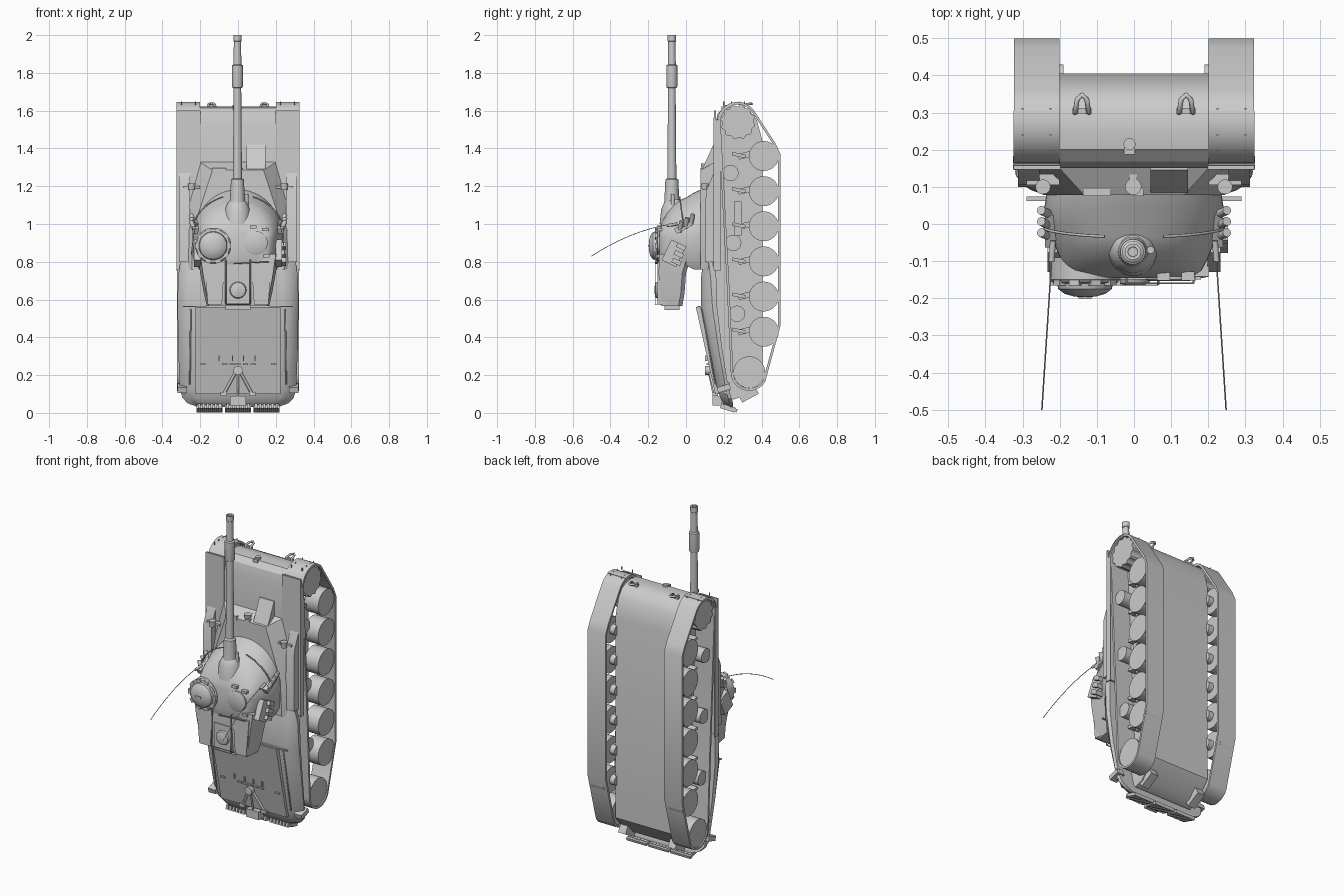
import bpy, bmesh, math
from mathutils import Vector, Matrix

if "Cube" in bpy.data.objects:
    bpy.data.objects.remove(bpy.data.objects["Cube"])

def obj(name, bm):
    bmesh.ops.recalc_face_normals(bm, faces=bm.faces)
    me = bpy.data.meshes.new(name)
    bm.to_mesh(me)
    bm.free()
    o = bpy.data.objects.new(name, me)
    bpy.context.collection.objects.link(o)
    return o

def loft(name, rings, cap=True, closed=False):
    bm = bmesh.new()
    R = [[bm.verts.new(p) for p in r] for r in rings]
    n = len(R[0])
    pairs = list(zip(R, R[1:])) + ([(R[-1], R[0])] if closed else [])
    for a, b in pairs:
        for i in range(n):
            bm.faces.new((a[i], a[(i+1) % n], b[(i+1) % n], b[i]))
    if cap and not closed:
        bm.faces.new(R[0])
        bm.faces.new(R[-1])
    return obj(name, bm)

def prism(name, yz, x0, x1):
    return loft(name, [[(x, y, z) for y, z in yz] for x in (x0, x1)])

def box(name, c, s, rx=0, rz=0, ry=0):
    bm = bmesh.new()
    m = (Matrix.Translation(c) @ Matrix.Rotation(rz, 4, 'Z') @ Matrix.Rotation(ry, 4, 'Y')
         @ Matrix.Rotation(rx, 4, 'X') @ Matrix.Diagonal((*s, 1)))
    bmesh.ops.create_cube(bm, size=1, matrix=m)
    return obj(name, bm)

def cyl(name, a, b, r, r2=None, n=24):
    a, b = Vector(a), Vector(b)
    d = b - a
    bm = bmesh.new()
    m = Matrix.Translation((a+b)/2) @ d.to_track_quat('Z', 'Y').to_matrix().to_4x4()
    bmesh.ops.create_cone(bm, cap_ends=True, segments=n, radius1=r,
                          radius2=r if r2 is None else r2, depth=d.length, matrix=m)
    return obj(name, bm)

def lathe(name, prof, c, axis, n=32):
    """prof: (distance along axis, radius)"""
    q = Vector(axis).to_track_quat('Z', 'Y')
    return loft(name, [[Vector(c) + q @ Vector((r*math.cos(t), r*math.sin(t), d))
                        for t in (2*math.pi*i/n for i in range(n))] for d, r in prof])

def rod(name, pts, r=0.003):
    cu = bpy.data.curves.new(name, 'CURVE')
    cu.dimensions = '3D'
    cu.bevel_depth, cu.bevel_resolution, cu.use_fill_caps = r, 1, True
    sp = cu.splines.new('POLY')
    sp.points.add(len(pts)-1)
    for p, co in zip(sp.points, pts):
        p.co = (*co, 1)
    o = bpy.data.objects.new(name, cu)
    bpy.context.collection.objects.link(o)

def arc(cy, cz, r, a0, a1, n=10):
    return [(cy + r*math.cos(math.radians(a0+(a1-a0)*i/n)),
             cz + r*math.sin(math.radians(a0+(a1-a0)*i/n))) for i in range(n+1)]

# Lower hull with rounded nose
prism("hull", [(.405, .2), (.405, 1.44), (.375, 1.55), (.34, 1.597), (.30, 1.617), (.25, 1.622), (.20, 1.615),
               (.168, 1.585), (.152, 1.52), (.15, 1.3), (.13, .8), (.19, .12), (.25, .07), (.31, .09)], -.2, .2)
# Raised upper hull around the turret ring
base = [(.205, 1.33), (.31, .95), (.315, .76)]
top = [(.135, 1.285), (.235, .98), (.245, .76)]
full = lambda p, y: [(x, y, z) for x, z in p] + [(-x, y, z) for x, z in reversed(p)]
loft("upper_hull", [full(base, .155), full(top, .078)])

# Engine deck, lofted towards the rounded tail
def deck_ring(z, w, yt, ym, yb):
    h = [(w*.74, yt), (w*.86, yt+.012), (w*.95, yt+.03), (w, ym), (w*.98, yb)]
    return [(x, y, z) for x, y in h] + [(-x, y, z) for x, y in reversed(h)]
loft("engine_deck", [deck_ring(*a) for a in (
    (.03, .21, .21, .235, .25), (.05, .265, .195, .23, .25), (.08, .295, .182, .222, .24), (.13, .308, .165, .21, .225),
    (.35, .317, .118, .17, .19), (.56, .32, .078, .14, .165), (.72, .318, .08, .13, .16), (.80, .305, .09, .12, .155))])
prism("engine_cover", [(.052, .56), (.085, .56), (.175, .1), (.155, .1)], -.225, .225)
box("deck_seam", (0, .068, .563), (.58, .012, .006))
for x in (-.1, -.03, .03, .09):
    box("deck_handle", (x, .108, .29), (.006, .014, .03))
for x in (-.185, -.07, -.03, .0, .04, .08, .19):
    box("deck_hinge", (x, .114, .258), (.028, .012, .008))

# Running gear on both sides
belt = ([(.50, .46), (.50, 1.37), (.475, 1.425)] + arc(.275, 1.54, .105, 38, 180, 14) + [(.215, .7)]
        + arc(.335, .215, .098, 180, 330, 12))
cen = Vector((.34, .9))
def inset(pts, d):
    out, n = [], len(pts)
    for i in range(n):
        a, p, b = (Vector(pts[(i+k) % n]) for k in (-1, 0, 1))
        t = (b-a).normalized()
        nrm = Vector((-t.y, t.x))
        out.append(p + nrm*d)
    return out
inner = inset(belt, .013)
for s in (-1, 1):
    X = lambda x: s*x
    loft("track", [[(X(.2), y, z) for y, z in belt], [(X(.323), y, z) for y, z in belt],
                   [(X(.323), y, z) for y, z in inner], [(X(.2), y, z) for y, z in inner]], closed=True)
    for i in range(6):
        z = .43 + .186*i
        cyl("road_wheel", (X(.222), .412, z), (X(.316), .412, z), .079, n=32)
        cyl("wheel_axle", (X(.19), .40, z), (X(.23), .40, z), .03)
        box("suspension_arm", (X(.21), .335, z+.01), (.025, .12, .03), rx=.25)
        box("bump_stop", (X(.225), .28, z+.005), (.05, .07, .018), rx=-.2)
    cyl("idler_wheel", (X(.215), .335, .215), (X(.316), .335, .215), .084, n=32)
    cyl("idler_axle", (X(.15), .33, .215), (X(.22), .33, .215), .035)
    gear = [(.275 + r*math.cos(t), 1.54 + r*math.sin(t)) for i in range(24) for t, r in
            [(2*math.pi*i/24, .092 if i % 2 else .083), (2*math.pi*(i+.5)/24, .092 if i % 2 else .083)]]
    prism("drive_sprocket", gear, X(.225), X(.314))
    for y, z in ((.235, 1.27), (.25, .9), (.27, .525)):
        cyl("return_roller", (X(.19), y, z), (X(.30), y, z), .043)
    box("side_plate", (X(.206), .275, 1.03), (.03, .04, .18))
    # Fenders with front mud guard and rivets
    prism("fender", [(.147, 1.60), (.158, 1.60), (.168, .76), (.145, .76)], X(.198), X(.325))
    guard = arc(.275, 1.535, .112, 75, 180, 10)
    prism("mud_guard", guard + [(y*.96+.011, z-.006) for y, z in reversed(guard)], X(.2), X(.325))
    box("fender_lip", (X(.323), .165, 1.15), (.005, .035, .8))
    for y in (.2, .24, .28, .31):
        for x in (.225, .30):
            cyl("rivet", (X(x), y, 1.63), (X(x), y, 1.649), .003, n=6)
    prism("fender_box", [(.15, 1.28), (.105, 1.17), (.10, .8), (.15, .8)], X(.255), X(.312))
    # Headlights, lifting hooks, rear brackets
    cyl("headlight", (X(.245), .10, 1.18), (X(.245), .10, 1.215), .016, .02)
    box("headlight_guard", (X(.245), .12, 1.195), (.09, .03, .012))
    rod("lifting_hook", [(X(.14)+dx, y, z) for dx, y, z in
        ((-.02, .30, 1.61), (-.018, .30, 1.63), (-.013, .335, 1.636), (0, .348, 1.636), (.013, .335, 1.636),
         (.018, .30, 1.63), (.02, .30, 1.61))], .007)
    box("hook_base", (X(.14), .305, 1.62), (.05, .014, .016))
    box("mud_flap", (X(.295), .2, .13), (.05, .07, .03), rx=.3)
    box("rear_bracket", (X(.17), .33, .1), (.05, .1, .05), rx=.5)
    cyl("tail_lamp", (X(.285), .215, .10), (X(.285), .215, .16), .016)
    rod("deck_rail", [(X(.25), .085, .55), (X(.255), .155, .15)], .004)

# Nose and glacis details
cyl("centre_lamp", (-.002, .10, 1.285), (-.002, .10, 1.32), .016, .022)
box("centre_lamp_mount", (-.002, .13, 1.31), (.02, .05, .015))
prism("sight_box", [(.085, 1.29), (.145, 1.42), (.165, 1.42), (.165, 1.29)], .045, .145)
for x, w in ((-.1, .075), (.01, .03)):
    box("periscope", (x, .085, 1.285), (w, .018, .025))
cyl("nose_cap", (-.012, .215, 1.59), (-.012, .215, 1.63), .016)
box("nose_catch", (-.012, .2, 1.61), (.03, .025, .025))

# Tail: spare links, towing frame
for x in (-.15, 0, .15):
    box("spare_link", (x, .235, .022), (.138, .075, .018), rx=-.3)
    for i in range(6):
        box("link_pad", (x-.055+.022*i, .222, .026), (.014, .08, .026), rx=-.3)
box("tow_block", (0, .165, .065), (.085, .05, .05))
for s in (-1, 1):
    rod("tow_leg", [(s*.01, .125, .22), (s*.075, .155, .1)], .008)
    box("tow_foot", (s*.075, .155, .1), (.035, .03, .02))
cyl("tow_eye", (0, .10, .225), (0, .14, .225), .024)
rod("tow_bar", [(0, .12, .22), (0, .15, .08)], .006)

# Turret casting lofted from ring to roof
def turret_ring(y, hw, zf, zr):
    p = [(hw*math.cos(math.pi*i/24), y, .93 + (zf-.93)*math.sin(math.pi*i/24)) for i in range(25)]
    return p + [(-hw*.97, y, zr+.05), (-hw*.85, y, zr), (hw*.85, y, zr), (hw*.97, y, zr+.05)]
loft("turret", [turret_ring(*a) for a in (
    (.085, .235, 1.185, .76), (.04, .242, 1.165, .76), (.0, .232, 1.14, .78), (-.035, .222, 1.125, .78),
    (-.065, .21, 1.105, .78), (-.095, .198, 1.07, .78), (-.125, .182, 1.02, .78), (-.14, .16, .98, .78),
    (-.146, .12, .95, .79))])
# Rear bustle with stowage bins
sec = [(.84, .215, .03, -.142), (.74, .2, .0, -.145), (.63, .18, -.008, -.138), (.565, .165, -.02, -.13)]
loft("bustle", [[(-w, y0-.02, z), (-w*.9, y0, z), (w*.9, y0, z), (w, y0-.02, z), (w*.93, y1, z), (-w*.93, y1, z)]
                for z, w, y0, y1 in sec])
for s in (-1, 1):
    loft("stowage_bin", [[(s*x, y, z) for x in (a, b) for y in ((-.10, -.15) if x == a else (-.15, -.10))]
                         for z, a, b in ((.80, .07, .18), (.575, .085, .16))])
    rod("bin_rail", [(s*.065, -.13, .575), (s*.065, -.163, .575), (s*.065, -.163, .81), (s*.065, -.13, .81)])
rod("bin_crossbar", [(-.065, -.163, .575), (.065, -.163, .575)])
box("bustle_hatch", (0, -.14, .655), (.12, .02, .15))
box("bustle_tail", (0, -.075, .555), (.13, .08, .02))
lathe("bustle_cap", [(0, .045), (.012, .04), (.018, .02)], (0, -.148, .65), (0, -1, 0))

# Gun with mantlet and bore evacuator
lathe("gun", [(.98, .05), (1.06, .046), (1.12, .04), (1.235, .034), (1.242, .024), (1.72, .020), (1.722, .027),
              (1.73, .029), (1.84, .029), (1.845, .021), (1.965, .019), (1.968, .022), (2.0, .022), (2.0, .013),
              (1.93, .012)], (-.003, -.075, 0), (0, 0, 1))
lathe("mantlet", [(1.0, .075), (1.08, .066), (1.115, .05), (1.13, .035)], (-.003, -.065, 0), (0, 0, 1))
cyl("coaxial_gun", (.045, -.07, 1.05), (.045, -.07, 1.16), .01)

# Commander cupola
c = (-.132, 0, .885)
lathe("cupola", [(.09, .095), (.15, .095), (.158, .088), (.16, .076), (.175, .072), (.188, .055), (.195, .03),
                 (.197, .01)], c, (0, -1, 0))
for i in range(10):
    t = math.pi*.2*i
    box("cupola_block", (c[0]+.085*math.cos(t), -.158, c[2]+.085*math.sin(t)), (.02, .014, .028), ry=-t)
box("cupola_handle", (-.132, -.198, .885), (.035, .008, .01))
# Loader hatch and roof fittings
lathe("loader_hatch", [(.13, .062), (.15, .062), (.154, .055)], (.095, 0, .9), (0, -1, 0))
for x, z in ((.08, .985), (.145, .97), (.15, .83)):
    box("roof_fitting", (x, -.14, z), (.035, .025, .016))
rod("roof_rail", [(-.02, -.145, .79), (-.02, -.16, .79), (.16, -.16, .8), (.16, -.14, .8)])

for s in (-1, 1):
    # Handrails, smoke launchers, side boxes, antennas
    rod("turret_rail", [(s*.25*math.cos(t), -.005-.03*math.sin(t), .93+.225*math.sin(t))
                        for t in (.25+.1*i for i in range(11))], .004)
    for i in range(3):
        y, z = -.035+.03*i, .98+.018*i
        cyl("smoke_launcher", (s*.225, y, z-.02), (s*.25, y+.012, z+.035), .012, n=16)
    box("launcher_mount", (s*.225, -.012, .985), (.03, .10, .03), rx=.5)
    box("side_box", (s*.215, -.065, .845), (.035, .085, .12), rx=-.45)
    cyl("antenna_base", (s*.218, -.045, 1.0), (s*.222, -.10, .992), .008, n=12)
    rod("antenna", [(s*(.22+.028*t), -.07-.43*t, 1.0-.06*t-.11*t*t) for t in (i/10 for i in range(11))], .002)
for i in range(3):
    box("side_rack", (.228, -.05+.012*i, .80+.04*i), (.05, .05, .025), rx=-.45)

# Smooth shading with kept edges
bpy.ops.object.select_all(action='DESELECT')
for o in bpy.data.objects:
    if o.type == 'MESH':
        o.select_set(True)
        bpy.context.view_layer.objects.active = o
bpy.ops.object.shade_smooth_by_angle(angle=math.radians(32))
